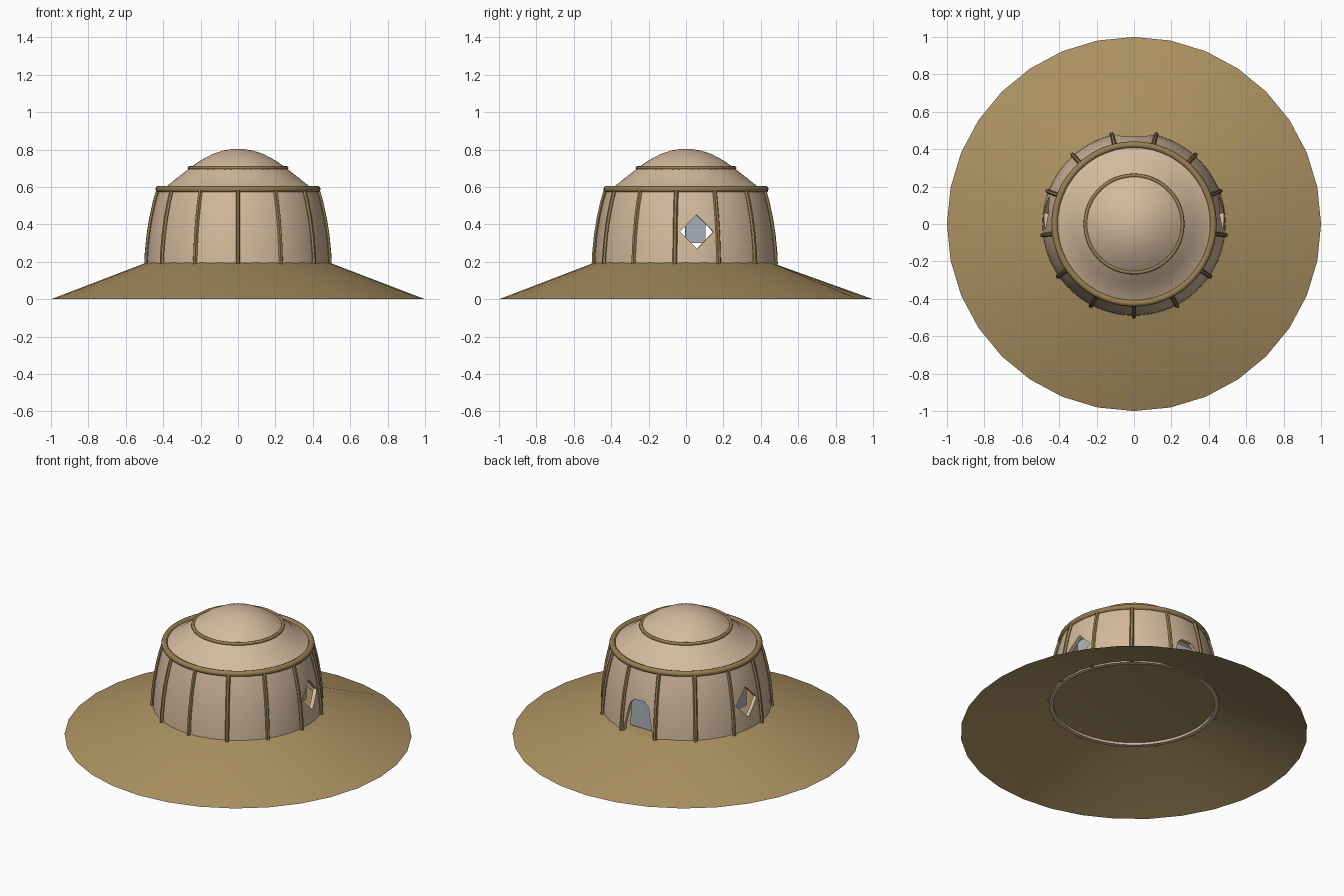
import bpy, bmesh, math

if "Cube" in bpy.data.objects:
    bpy.data.objects.remove(bpy.data.objects["Cube"])

def material(name, rgb):
    m = bpy.data.materials.new(name)
    m.diffuse_color = (*rgb, 1)
    m.use_nodes = True
    m.node_tree.nodes["Principled BSDF"].inputs["Base Color"].default_value = m.diffuse_color
    return m

CLAY = material("pale clay", (0.66, 0.49, 0.34))
EARTH = material("sandy earth", (0.41, 0.285, 0.12))
WOOD = material("brown wood", (0.31, 0.21, 0.085))
GREY = material("grey pane", (0.42, 0.45, 0.49))

def finish(name, bm, mat=None, angle=35):
    bmesh.ops.recalc_face_normals(bm, faces=bm.faces)
    me = bpy.data.meshes.new(name)
    bm.to_mesh(me)
    bm.free()
    ob = bpy.data.objects.new(name, me)
    bpy.context.collection.objects.link(ob)
    if mat:
        me.materials.append(mat)
    select(ob)
    if angle:
        bpy.ops.object.shade_smooth_by_angle(angle=math.radians(angle))
    return ob

def select(ob):
    bpy.ops.object.select_all(action='DESELECT')
    ob.select_set(True)
    bpy.context.view_layer.objects.active = ob

def revolve(profile, n, closed=False):
    """Turn (radius, height) points around z."""
    bm = bmesh.new()
    rings = []
    for r, z in profile:
        if r == 0:
            rings.append([bm.verts.new((0, 0, z))] * n)
        else:
            rings.append([bm.verts.new((r * math.sin(2 * math.pi * i / n),
                                        -r * math.cos(2 * math.pi * i / n), z)) for i in range(n)])
    pairs = list(zip(rings, rings[1:]))
    if closed:
        pairs.append((rings[-1], rings[0]))
    for a, b in pairs:
        for i in range(n):
            j = (i + 1) % n
            corners = list(dict.fromkeys((a[i], a[j], b[j], b[i])))
            if len(corners) > 2:
                bm.faces.new(corners)
    return bm

def plate(name, outline, angle, near, far, mat=None):
    """Extruded outline (sideways, height), facing outward at an angle from the front."""
    bm = bmesh.new()
    s, c = math.sin(angle), math.cos(angle)
    a, b = [[bm.verts.new((d * s + u * c, -d * c + u * s, z)) for u, z in outline]
            for d in (near, far)]
    bm.faces.new(a)
    bm.faces.new(b)
    for i in range(len(a)):
        j = (i + 1) % len(a)
        bm.faces.new((a[i], a[j], b[j], b[i]))
    return finish(name, bm, mat, None)

# earth mound, open below, with a floor at the top and a dip by the door
bm = revolve([(1.0, 0), (0.49, 0.195), (0.465, 0.20), (0, 0.20)], 32)
for v in bm.verts:
    if abs(v.co.x) < 0.12 and 0.4 < v.co.y < 0.6:
        v.co.z -= 0.012
finish("mound", bm, EARTH)

# rounded house wall and domed roof, one thick shell
WALL = [(0.49, 0.185), (0.487, 0.25), (0.478, 0.34), (0.464, 0.43), (0.444, 0.52), (0.425, 0.585)]
ROOF = [(0.38, 0.605), (0.32, 0.652), (0.26, 0.70), (0.20, 0.742), (0.14, 0.774),
        (0.08, 0.795), (0.035, 0.802), (0, 0.804)]
INNER = [(r - 0.022, z - 0.012) for r, z in (WALL[1:] + ROOF)[::-1][1:]]
bm = revolve(WALL + ROOF + [(0, 0.791)] + INNER + [(0.465, 0.185)], 64, True)
bmesh.ops.delete(bm, geom=[e for e in bm.edges if not e.link_faces], context='EDGES')
shell = finish("house_shell", bm, CLAY)

# diamond windows on both sides and a tapered doorway at the back
DIAMOND = [(-0.09, 0.36), (0, 0.268), (0.09, 0.36), (0, 0.452)]
DOORWAY = [(-0.105, 0.15), (0.105, 0.15), (0.10, 0.21), (0.065, 0.37),
           (0.035, 0.40), (-0.035, 0.40), (-0.065, 0.37), (-0.10, 0.21)]
SIDE = math.radians(97)
for outline, ang in ((DIAMOND, SIDE), (DIAMOND, -SIDE), (DOORWAY, math.pi)):
    cutter = plate("cutter", outline, ang, 0.3, 0.6)
    cutter.hide_render = True
    mod = shell.modifiers.new("opening", 'BOOLEAN')
    mod.operation, mod.solver, mod.object = 'DIFFERENCE', 'EXACT', cutter
    select(shell)
    bpy.ops.object.modifier_apply(modifier=mod.name)
    bpy.data.objects.remove(cutter)
select(shell)
bpy.ops.object.shade_smooth_by_angle(angle=math.radians(35))

# grey panes set back in the openings
PANE = [(-0.055, 0.30), (0.055, 0.30), (0.055, 0.45), (-0.055, 0.45)]
plate("window_pane_right", PANE, SIDE, 0.41, 0.418, GREY)
plate("window_pane_left", PANE, -SIDE, 0.41, 0.418, GREY)
DOOR = [(-0.10, 0.20), (0.10, 0.20), (0.085, 0.40), (-0.085, 0.40)]
plate("door_panel", DOOR, math.pi, 0.41, 0.418, GREY)

# thirteen bent posts following the wall
curve = bpy.data.curves.new("wall_posts", 'CURVE')
curve.dimensions = '3D'
curve.bevel_depth = 0.012
curve.bevel_resolution = 1
curve.use_fill_caps = True
for k in range(13):
    a = 2 * math.pi * k / 13
    sp = curve.splines.new('POLY')
    sp.points.add(len(WALL) - 1)
    for p, (r, z) in zip(sp.points, WALL):
        r += 0.004
        p.co = (r * math.sin(a), -r * math.cos(a), z, 1)
posts = bpy.data.objects.new("wall_posts", curve)
bpy.context.collection.objects.link(posts)
curve.materials.append(WOOD)
select(posts)
bpy.ops.object.convert(target='MESH')
bpy.ops.object.shade_smooth_by_angle(angle=math.radians(50))

# eaves ring and small roof ring
for name, R, r, z in (("eaves_ring", 0.424, 0.018, 0.588), ("roof_ring", 0.26, 0.01, 0.702)):
    prof = [(R + r * math.cos(t * math.pi / 4), z + r * math.sin(t * math.pi / 4)) for t in range(8)]
    finish(name, revolve(prof, 48, True), WOOD, 60)
